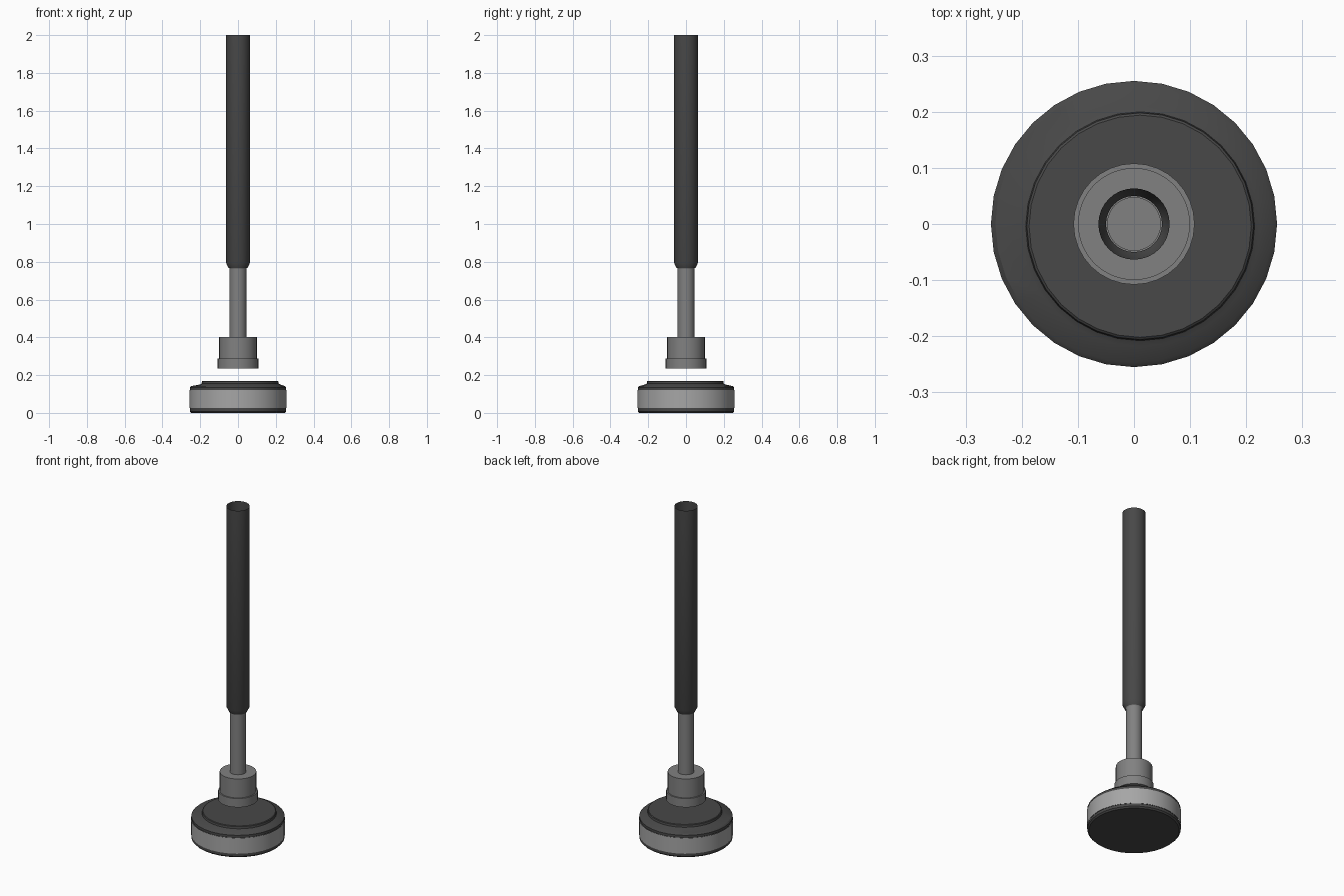
import bpy
import bmesh
from math import cos, sin, tau, radians

cube = bpy.data.objects.get("Cube")
if cube:
    bpy.data.objects.remove(cube, do_unlink=True)

SIDES = 32


def material(name, value):
    mat = bpy.data.materials.new(name)
    mat.use_nodes = True
    colour = (value, value, value, 1)
    mat.diffuse_color = colour
    mat.node_tree.nodes["Principled BSDF"].inputs["Base Color"].default_value = colour
    return mat


rubber = material("dark rubber", 0.065)
steel = material("grey steel", 0.22)
band = material("light steel band", 0.38)


def lathe(name, profile, mat, cap_bottom=True, cap_top=True):
    """Revolve (radius, height, x offset, y offset) rings, listed bottom to top."""
    bm = bmesh.new()
    rings = []
    for radius, z, *offset in profile:
        ox, oy = offset or (0, 0)
        rings.append([bm.verts.new((ox + radius * cos(tau * i / SIDES),
                                    oy + radius * sin(tau * i / SIDES), z))
                      for i in range(SIDES)])
    for low, high in zip(rings, rings[1:]):
        for i in range(SIDES):
            j = (i + 1) % SIDES
            bm.faces.new((low[i], low[j], high[j], high[i]))
    if cap_bottom:
        bm.faces.new(rings[0][::-1])
    if cap_top:
        bm.faces.new(rings[-1])
    mesh = bpy.data.meshes.new(name)
    bm.to_mesh(mesh)
    bm.free()
    mesh.materials.append(mat)
    obj = bpy.data.objects.new(name, mesh)
    bpy.context.collection.objects.link(obj)
    bpy.ops.object.select_all(action='DESELECT')
    obj.select_set(True)
    bpy.context.view_layer.objects.active = obj
    bpy.ops.object.shade_smooth_by_angle(angle=radians(30))
    return obj


# Foot: dark sole, light band, and a dark lid whose raised top sits off centre
lathe("foot_sole", [(0.247, 0), (0.255, 0.008), (0.255, 0.025)], rubber, cap_top=False)
lathe("foot_band", [(0.257, 0.025), (0.257, 0.12)], band, False, False)
lid_offset = (0.011, -0.004)
lathe("foot_lid", [(0.255, 0.12), (0.255, 0.135), (0.247, 0.142),
                   (0.214, 0.15, *lid_offset), (0.204, 0.155, *lid_offset),
                   (0.202, 0.167, *lid_offset), (0.198, 0.17, *lid_offset)],
      rubber, cap_bottom=False)

# Socket floating above the foot
lathe("socket", [(0.108, 0.235), (0.108, 0.288), (0.1, 0.288), (0.1, 0.402)], steel)

# Rod rising into the sleeve
lathe("rod", [(0.045, 0.40), (0.045, 0.765), (0.048, 0.77)], steel)

# Thin open sleeve, tapered at its lower end
lathe("sleeve", [(0.05, 0.766), (0.0635, 0.795), (0.0635, 2.0)], rubber, False, False)
